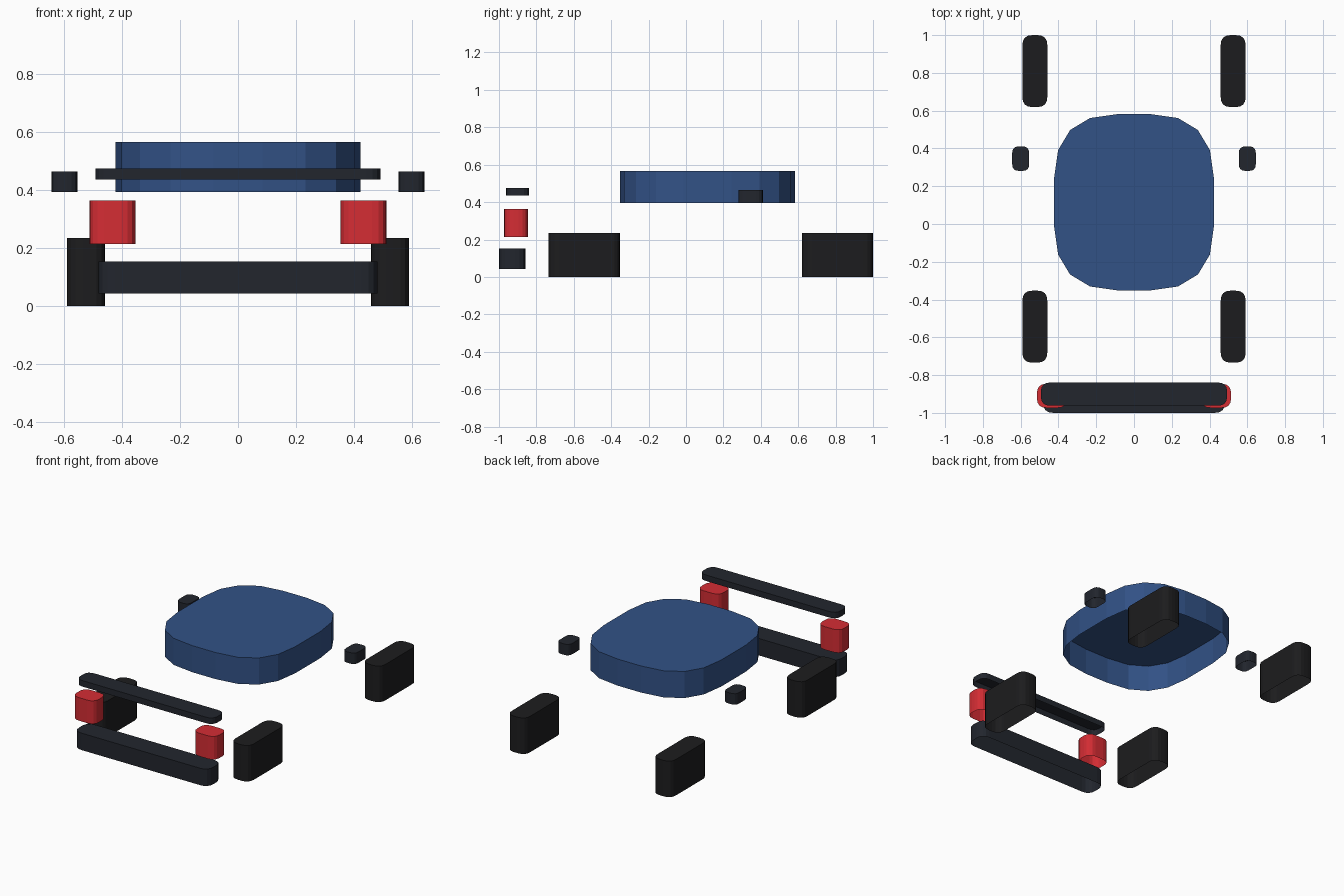
import bpy, bmesh
from mathutils import Vector

if "Cube" in bpy.data.objects:
    bpy.data.objects.remove(bpy.data.objects["Cube"])


def material(name, rgb):
    m = bpy.data.materials.new(name)
    m.diffuse_color = (*rgb, 1)
    m.use_nodes = True
    m.node_tree.nodes["Principled BSDF"].inputs["Base Color"].default_value = m.diffuse_color
    return m


BLUE = material("blue_paint", (0.032, 0.084, 0.24))
RED = material("red_lens", (0.66, 0.026, 0.034))
RUBBER = material("rubber", (0.012, 0.012, 0.013))
TRIM = material("dark_trim", (0.016, 0.019, 0.027))


def outline(x0, x1, y0, y1, segs=4):
    """Rectangle whose corners are quadratic curves, counter-clockwise."""
    r = 0.4 * min(x1 - x0, y1 - y0)
    corners = [((x1, y0), (-1, 0), (0, 1)), ((x1, y1), (0, -1), (-1, 0)),
               ((x0, y1), (1, 0), (0, -1)), ((x0, y0), (0, 1), (1, 0))]
    pts = []
    for c, d_in, d_out in corners:
        c, a, b = Vector(c), Vector(d_in) * r, Vector(d_out) * r
        for i in range(segs + 1):
            t = i / segs
            pts.append(c + a * (1 - t) ** 2 + b * t ** 2)
    return pts


def shell(name, x, y, z, mat):
    """Rounded block with a top and walls, open underneath."""
    bm = bmesh.new()
    pts = outline(*x, *y)
    low = [bm.verts.new((p.x, p.y, z[0])) for p in pts]
    top = [bm.verts.new((p.x, p.y, z[1])) for p in pts]
    n = len(pts)
    for i in range(n):
        j = (i + 1) % n
        bm.faces.new((low[i], low[j], top[j], top[i]))
    bm.faces.new(top)
    mesh = bpy.data.meshes.new(name)
    bm.to_mesh(mesh)
    bm.free()
    mesh.materials.append(mat)
    obj = bpy.data.objects.new(name, mesh)
    bpy.context.collection.objects.link(obj)


def pair(name, x, y, z, mat):
    shell(name + "_right", x, y, z, mat)
    shell(name + "_left", (-x[1], -x[0]), y, z, mat)


# Cabin roof
shell("cabin", (-0.423, 0.423), (-0.352, 0.582), (0.394, 0.567), BLUE)

# Wheels
pair("front_wheel", (0.459, 0.591), (-0.734, -0.353), (0, 0.234), RUBBER)
pair("rear_wheel", (0.459, 0.591), (0.619, 1.0), (0, 0.234), RUBBER)

# Side mirrors
pair("mirror", (0.555, 0.645), (0.281, 0.411), (0.394, 0.465), TRIM)

# Lights, bumper and upper bar
pair("light", (0.354, 0.514), (-0.973, -0.846), (0.214, 0.364), RED)
shell("bumper", (-0.483, 0.483), (-1.0, -0.858), (0.043, 0.153), TRIM)
shell("upper_bar", (-0.493, 0.493), (-0.962, -0.839), (0.436, 0.475), TRIM)
